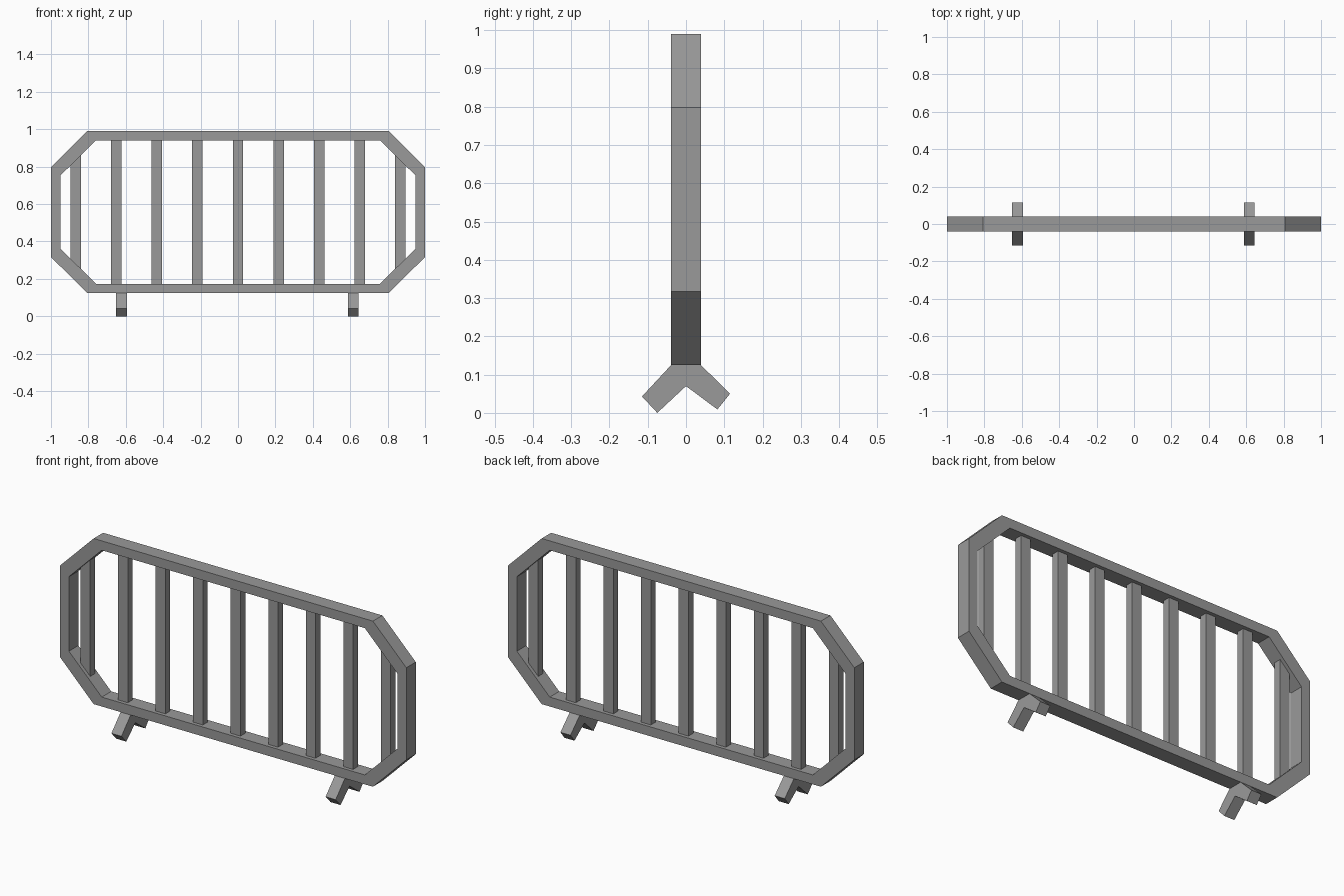
import bpy
import bmesh

if "Cube" in bpy.data.objects:
    bpy.data.objects.remove(bpy.data.objects["Cube"], do_unlink=True)

# One plain metal colour
metal = bpy.data.materials.new("grey_metal")
metal.use_nodes = True
metal.diffuse_color = (0.32, 0.32, 0.32, 1)
metal.node_tree.nodes["Principled BSDF"].inputs["Base Color"].default_value = (0.32, 0.32, 0.32, 1)


def finish(name, bm):
    bmesh.ops.recalc_face_normals(bm, faces=bm.faces)
    mesh = bpy.data.meshes.new(name)
    bm.to_mesh(mesh)
    bm.free()
    mesh.materials.append(metal)
    obj = bpy.data.objects.new(name, mesh)
    bpy.context.collection.objects.link(obj)
    return obj


def octagon(half_w, corner_x, bottom, low, high, top):
    return [(-corner_x, bottom), (corner_x, bottom), (half_w, low), (half_w, high),
            (corner_x, top), (-corner_x, top), (-half_w, high), (-half_w, low)]


def box(name, center, size):
    bm = bmesh.new()
    bmesh.ops.create_cube(bm, size=1)
    bmesh.ops.scale(bm, vec=size, verts=bm.verts)
    bmesh.ops.translate(bm, vec=center, verts=bm.verts)
    return finish(name, bm)


# Eight-sided frame: rectangular section swept round the outline
HALF_DEPTH = 0.039
outer = octagon(1.0, 0.807, 0.125, 0.317, 0.798, 0.99)
inner = octagon(0.95, 0.76, 0.174, 0.363, 0.752, 0.941)
bm = bmesh.new()
loops = [[bm.verts.new((x, y, z)) for x, z in ring]
         for ring, y in ((outer, -HALF_DEPTH), (outer, HALF_DEPTH),
                         (inner, HALF_DEPTH), (inner, -HALF_DEPTH))]
for a, b in zip(loops, loops[1:] + loops[:1]):
    for i in range(8):
        j = (i + 1) % 8
        bm.faces.new((a[i], a[j], b[j], b[i]))
finish("frame", bm)

# Upright bars, the end pair shortened to stop inside the sloping corners
for i in range(-4, 5):
    bottom, top = (0.24, 0.875) if abs(i) == 4 else (0.16, 0.955)
    box(f"bar_{i + 5}", (i * 0.217, 0, (bottom + top) / 2), (0.056, 0.04, top - bottom))

# Forked feet
fork = [(-0.037, 0.127), (-0.115, 0.043), (-0.075, 0), (0, 0.07),
        (0.082, 0.009), (0.115, 0.05), (0.037, 0.127)]
for name, x in (("right_foot", -0.622), ("left_foot", 0.616)):
    bm = bmesh.new()
    face = bm.faces.new([bm.verts.new((x - 0.029, y, z)) for y, z in fork])
    ext = bmesh.ops.extrude_face_region(bm, geom=[face], use_keep_orig=True)
    moved = [v for v in ext["geom"] if isinstance(v, bmesh.types.BMVert)]
    bmesh.ops.translate(bm, vec=(0.058, 0, 0), verts=moved)
    finish(name, bm)
